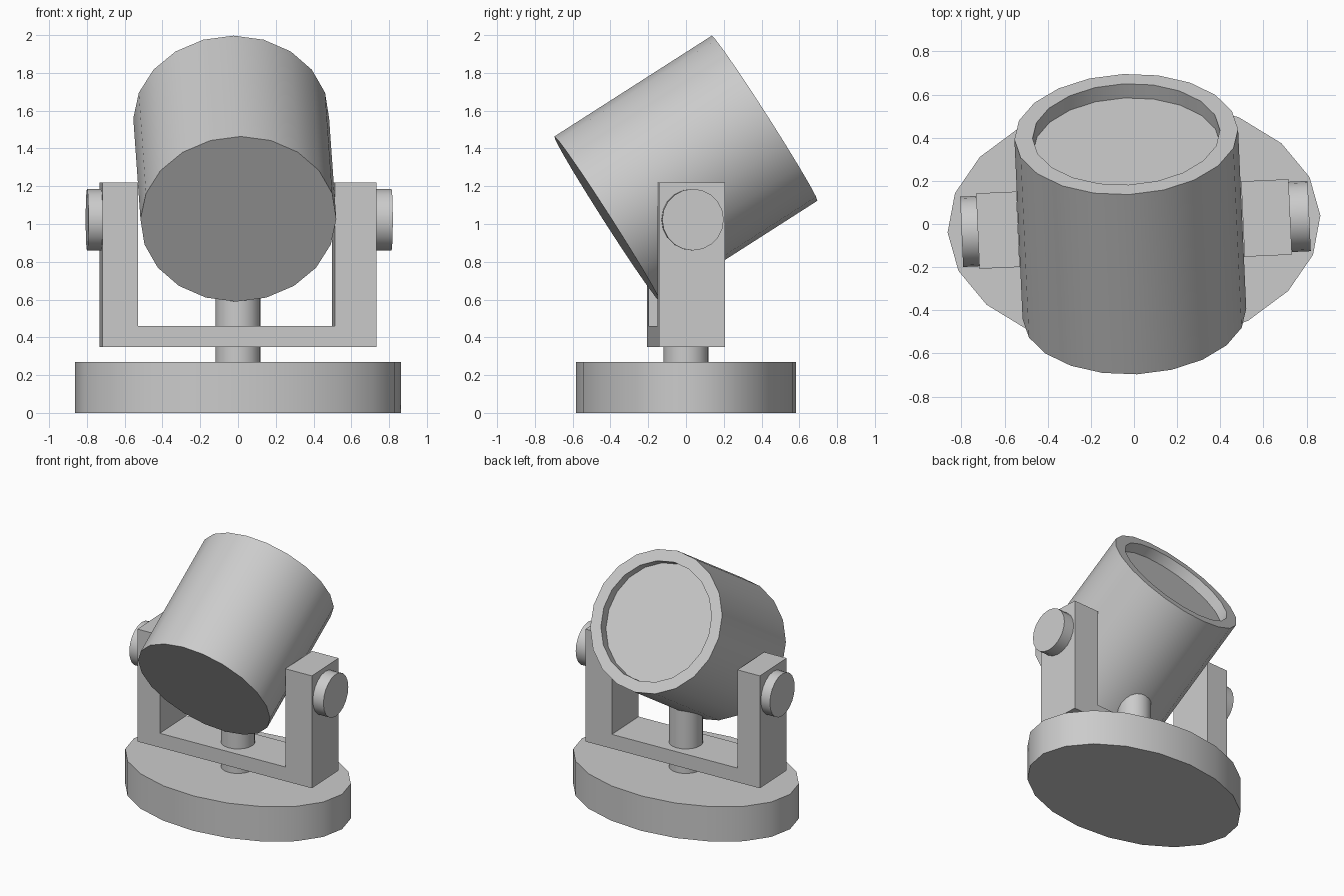
import bpy, bmesh
from math import radians
from mathutils import Matrix

if "Cube" in bpy.data.objects:
    bpy.data.objects.remove(bpy.data.objects["Cube"])

YAW = Matrix.Rotation(radians(2.6), 4, 'Z')   # whole lamp is turned slightly
SIDES = 20


def finish(name, bm, local, smooth=True):
    bmesh.ops.recalc_face_normals(bm, faces=bm.faces)
    mesh = bpy.data.meshes.new(name)
    bm.to_mesh(mesh)
    bm.free()
    ob = bpy.data.objects.new(name, mesh)
    bpy.context.collection.objects.link(ob)
    ob.matrix_world = YAW @ local
    if smooth:
        bpy.ops.object.select_all(action='DESELECT')
        ob.select_set(True)
        bpy.context.view_layer.objects.active = ob
        bpy.ops.object.shade_smooth_by_angle(angle=radians(30))
    return ob


def cylinder(name, radius, depth, local, recess=None):
    bm = bmesh.new()
    bmesh.ops.create_cone(bm, cap_ends=True, segments=SIDES,
                          radius1=radius, radius2=radius, depth=depth)
    if recess:
        rim, drop = recess
        bm.normal_update()
        top = max(bm.faces, key=lambda f: f.calc_center_median().z)
        bmesh.ops.inset_region(bm, faces=[top], thickness=rim, use_even_offset=True)
        wall = bmesh.ops.extrude_discrete_faces(bm, faces=[top])
        floor = wall['faces'][0]
        bmesh.ops.translate(bm, verts=floor.verts, vec=(0, 0, -drop))
    return finish(name, bm, local)


T = Matrix.Translation

# Oval base and stem
cylinder("base", 1, 0.27, T((0, 0, 0.135)) @ Matrix.Diagonal((0.865, 0.583, 1, 1)))
cylinder("stem", 0.12, 0.6, T((0, 0, 0.55)))

# U-shaped bracket, extruded from its front profile
profile = [(-0.725, 0.35), (0.725, 0.35), (0.725, 1.22), (0.505, 1.22),
           (0.505, 0.46), (-0.538, 0.46), (-0.538, 1.22), (-0.725, 1.22)]
bm = bmesh.new()
face = bm.faces.new([bm.verts.new((x, -0.175, z)) for x, z in profile])
ext = bmesh.ops.extrude_face_region(bm, geom=[face], use_keep_orig=True)
bmesh.ops.translate(bm, vec=(0, 0.35, 0),
                    verts=[g for g in ext['geom'] if isinstance(g, bmesh.types.BMVert)])
finish("bracket", bm, Matrix.Identity(4), smooth=False)

# Pivot knobs on both arms
for side, outer in (("left", -0.80), ("right", 0.813)):
    inner = 0.70 if outer > 0 else -0.70
    cylinder(side + "_knob", 0.163, abs(outer - inner),
             T(((outer + inner) / 2, 0, 1.023)) @ Matrix.Rotation(radians(90), 4, 'Y'))

# Tilted lamp drum with a recessed lens at the raised end
cylinder("lamp_drum", 0.519, 0.99,
         T((-0.017, 0, 1.293)) @ Matrix.Rotation(radians(-57.4), 4, 'X'),
         recess=(0.083, 0.078))
